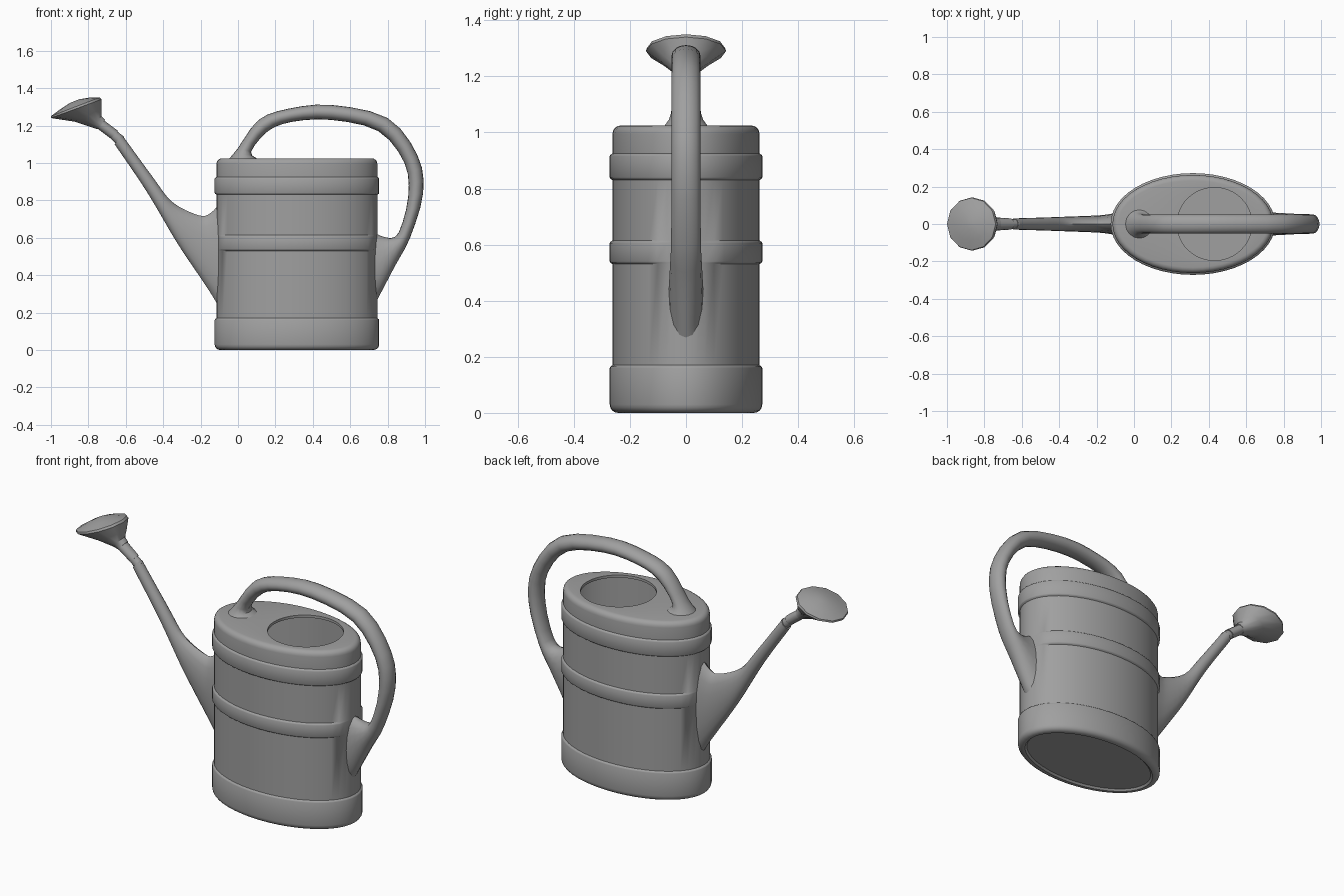
import bpy, bmesh, math
from mathutils import Vector

cube = bpy.data.objects.get("Cube")
if cube:
    bpy.data.objects.remove(cube, do_unlink=True)

grey = bpy.data.materials.new("plain grey")
grey.use_nodes = True
colour = (0.35, 0.35, 0.35, 1)
grey.diffuse_color = colour
grey.node_tree.nodes["Principled BSDF"].inputs["Base Color"].default_value = colour


def loft(name, rings):
    """Skin a list of equally long point rings and cap both ends."""
    bm = bmesh.new()
    loops = [[bm.verts.new(point) for point in ring] for ring in rings]
    count = len(loops[0])
    for low, high in zip(loops, loops[1:]):
        for i in range(count):
            j = (i + 1) % count
            bm.faces.new((low[i], low[j], high[j], high[i]))
    bm.faces.new(loops[0])
    bm.faces.new(loops[-1])
    bmesh.ops.recalc_face_normals(bm, faces=bm.faces)
    mesh = bpy.data.meshes.new(name)
    bm.to_mesh(mesh)
    bm.free()
    mesh.materials.append(grey)
    obj = bpy.data.objects.new(name, mesh)
    bpy.context.collection.objects.link(obj)
    bpy.ops.object.select_all(action='DESELECT')
    obj.select_set(True)
    bpy.context.view_layer.objects.active = obj
    bpy.ops.object.shade_smooth_by_angle(angle=math.radians(40))


def flowing(keys, steps):
    """Add in-between sections along a smooth spline through the key sections."""
    keys = [Vector(key) for key in keys]
    padded = [keys[0]] + keys + [keys[-1]]
    result = []
    for before, start, end, after in zip(padded, padded[1:], padded[2:], padded[3:]):
        leave, arrive = (end - before) / 2, (after - start) / 2
        for step in range(steps):
            t = step / steps
            ease = t * t * (3 - 2 * t)
            result.append(start.lerp(end, ease) + leave * t * (1 - t) ** 2
                          - arrive * t * t * (1 - t))
    return result + [keys[-1]]


def tube(name, sections, sides):
    """Oval sections: each spans two points in the xz plane and has a half width in y."""
    rings = []
    for section in sections:
        first, second = Vector(section[0:2]), Vector(section[2:4])
        middle, reach = (first + second) / 2, (first - second) / 2
        ring = []
        for i in range(sides):
            turn = math.tau * i / sides
            x, z = middle + reach * math.cos(turn)
            ring.append((x, section[4] * math.sin(turn), z))
        rings.append(ring)
    loft(name, rings)


# Body cross-sections
SIDES = 48
CENTRE, HALF_X, HALF_Y = 0.315, 0.43, 0.262
RAISE = 0.01
turns = [math.tau * i / SIDES for i in range(SIDES)]


def oval(offset, z, gaps=False):
    """Body outline grown by an offset, with optional gaps at the spout and handle."""
    ring = []
    for turn in turns:
        grow = 0 if gaps and abs(math.sin(turn)) < 0.3 else offset
        ring.append((CENTRE + (HALF_X + grow) * math.cos(turn),
                     (HALF_Y + grow) * math.sin(turn), z))
    return ring


def hole(z):
    return [(0.43 + 0.2 * math.cos(turn), 0.195 * math.sin(turn), z) for turn in turns]


def rounded(offset, z, radius, direction):
    """Quarter-round edge ending at height z, running away from the wall."""
    rings = []
    for i in range(5):
        turn = math.pi / 2 * i / 4
        rings.append(oval(offset - radius * (1 - math.cos(turn)),
                          z - direction * radius * (1 - math.sin(turn))))
    return rings


def band(low, high, gaps=False):
    """Raised band with softened edges."""
    soft = RAISE / 2
    return [oval(0, low), oval(RAISE - soft / 2, low + soft, gaps),
            oval(RAISE, low + RAISE, gaps), oval(RAISE, high - RAISE, gaps),
            oval(RAISE - soft / 2, high - soft, gaps), oval(0, high)]


# Body: recessed base, foot band, two wall bands, rounded shoulder, open hole, inside
foot = list(reversed(rounded(RAISE, 0, 0.03, -1)))
body = [oval(-0.04, RAISE), oval(-0.03, 0)] + foot
body += band(0, 0.17)[3:]
body += band(0.53, 0.615, gaps=True)
body += band(0.83, 0.925)
body += rounded(0, 1.025, 0.03, 1)
body += [hole(1.025), hole(1.01), oval(-0.02, 1.01), oval(-0.02, 0.03)]
loft("body", body)

# Spout: tall web at the wall narrowing into a tube
tube("spout", flowing([
    (-.09, .79, -.09, .21, .06),
    (-.15, .73, -.15, .31, .05),
    (-.21, .72, -.21, .4, .045),
    (-.35, .79, -.33, .58, .04),
    (-.46, .93, -.49, .85, .035),
    (-.62, 1.15, -.66, 1.1, .03),
], 4), 16)

# Neck: slim joint, then a collar that carries the rose
tube("neck_joint", [(-.61, 1.14, -.65, 1.1, .025), (-.66, 1.18, -.69, 1.14, .025)], 12)
tube("neck_collar", [(-.64, 1.17, -.68, 1.13, .03), (-.72, 1.23, -.76, 1.19, .035)], 12)

# Rose: flared cone with a thin rim and a low dome
tube("rose", [
    (-.71, 1.23, -.75, 1.18, .035),
    (-.73, 1.25, -.78, 1.19, .04),
    (-.73, 1.29, -.87, 1.22, .09),
    (-.73, 1.34, -1, 1.24, .143),
    (-.74, 1.35, -1, 1.25, .14),
    (-.79, 1.35, -.96, 1.28, .09),
    (-.85, 1.34, -.9, 1.32, .03),
], 12)

# Handle: flared foot on the top, arch, and web running down the wall
tube("handle", flowing([
    (-.05, 1.02, .11, 1.02, .08),
    (0, 1.08, .07, 1.06, .053),
    (.11, 1.23, .16, 1.17, .052),
    (.27, 1.29, .29, 1.22, .052),
    (.5, 1.31, .5, 1.23, .052),
    (.8, 1.24, .75, 1.17, .052),
    (.96, 1.04, .89, 1, .052),
    (.99, .84, .91, .82, .052),
    (.92, .6, .86, .63, .053),
    (.84, .45, .8, .6, .057),
    (.73, .24, .72, .63, .062),
], 3), 16)
